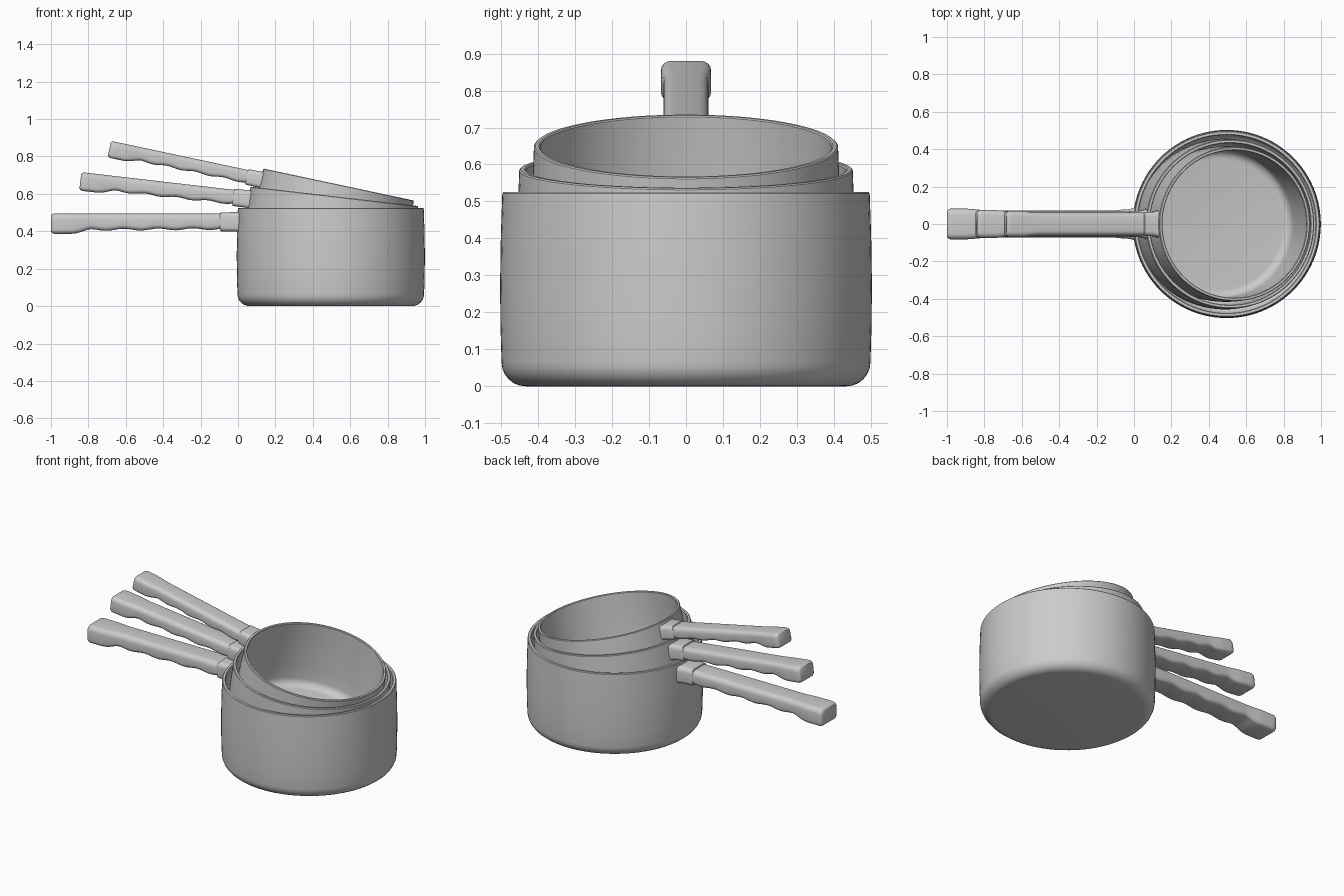
import bpy, bmesh, math

if "Cube" in bpy.data.objects:
    bpy.data.objects.remove(bpy.data.objects["Cube"])

SEGS = 96


def finish(name, bm, scale, tilt, loc):
    bmesh.ops.recalc_face_normals(bm, faces=bm.faces)
    me = bpy.data.meshes.new(name)
    bm.to_mesh(me)
    bm.free()
    ob = bpy.data.objects.new(name, me)
    bpy.context.collection.objects.link(ob)
    ob.scale = (scale,) * 3
    ob.rotation_euler = (0, math.radians(tilt), 0)
    ob.location = loc
    bpy.ops.object.select_all(action='DESELECT')
    ob.select_set(True)
    bpy.context.view_layer.objects.active = ob
    bpy.ops.object.shade_smooth_by_angle(angle=math.radians(35))
    return ob


def bridge(bm, rings):
    for a, b in zip(rings, rings[1:]):
        n = len(a)
        for i in range(n):
            bm.faces.new((a[i], a[(i + 1) % n], b[(i + 1) % n], b[i]))


def arc(cx, cz, r, a0, a1, n=6):
    return [(cx + r * math.cos(math.radians(a0 + (a1 - a0) * i / n)),
             cz + r * math.sin(math.radians(a0 + (a1 - a0) * i / n))) for i in range(n + 1)]


def pot(name, *place):
    # lathe profile from outer base to inner floor; rim centre is the origin
    prof = arc(0.434, -0.46, 0.065, -90, 0)
    prof += [(0.502, -0.36), (0.503, -0.25), (0.501, -0.12), (0.497, -0.004), (0.493, 0),
             (0.480, 0), (0.476, -0.004), (0.479, -0.12), (0.480, -0.25), (0.479, -0.36)]
    prof += arc(0.422, -0.445, 0.055, 0, -90)
    bm = bmesh.new()
    rings = [[bm.verts.new((r * math.cos(2 * math.pi * i / SEGS),
                            r * math.sin(2 * math.pi * i / SEGS), z))
              for i in range(SEGS)] for r, z in prof]
    bridge(bm, rings)
    bm.faces.new(rings[0])
    bm.faces.new(rings[-1])
    return finish(name, bm, *place)


def section(bm, x, w, zt, zb, rt, rb):
    # rounded bar section, softer on top than below
    pts = (arc(w - rt, zt - rt, rt, 0, 90, 4) + arc(-w + rt, zt - rt, rt, 90, 180, 4)
           + arc(-w + rb, zb + rb, rb, 180, 270, 4) + arc(w - rb, zb + rb, rb, 270, 360, 4))
    return [bm.verts.new((x, y, z)) for y, z in pts]


def loft(name, stations, *place):
    bm = bmesh.new()
    rings = [section(bm, *s) for s in stations]
    bridge(bm, rings)
    bm.faces.new(rings[0])
    bm.faces.new(rings[-1])
    return finish(name, bm, *place)


def grip(name, *place):
    # bar with finger waves underneath and a thicker butt end
    st = [(-1.496, 0.068, -0.040, -0.126, 0.025, 0.018),
          (-1.491, 0.076, -0.034, -0.134, 0.030, 0.020),
          (-1.478, 0.082, -0.030, -0.139, 0.032, 0.022)]
    for i in range(1, 46):
        t = i / 45
        x = -1.478 + 0.888 * t
        k = min(1, max(0, (x + 1.40) / 0.13))
        k = k * k * (3 - 2 * k)
        wave = 0.005 * math.cos((x + 1.20) * 2 * math.pi / 0.185)
        zb = -0.139 + k * (0.020 + 0.006 * t - wave)
        st.append((x, 0.082 - 0.009 * k, -0.030, zb, 0.030, 0.022))
    return loft(name, st, *place)


def ferrule(name, *place):
    # socket joining grip to pot wall, flaring at the wall
    st = [(-0.591, 0.072, -0.027, -0.122, 0.026, 0.020),
          (-0.587, 0.075, -0.024, -0.125, 0.028, 0.022),
          (-0.530, 0.078, -0.023, -0.126, 0.028, 0.022),
          (-0.505, 0.083, -0.022, -0.127, 0.028, 0.022),
          (-0.483, 0.090, -0.021, -0.129, 0.028, 0.022)]
    return loft(name, st, *place)


# nested pans: scale, tilt, rim centre
for size, place in {"large": (1.0, 0, (0.496, 0, 0.525)),
                    "medium": (0.908, 6.6, (0.515, 0, 0.587)),
                    "small": (0.828, 12.0, (0.538, 0, 0.650))}.items():
    pot(size + "_pot", *place)
    grip(size + "_handle", *place)
    ferrule(size + "_handle_socket", *place)
